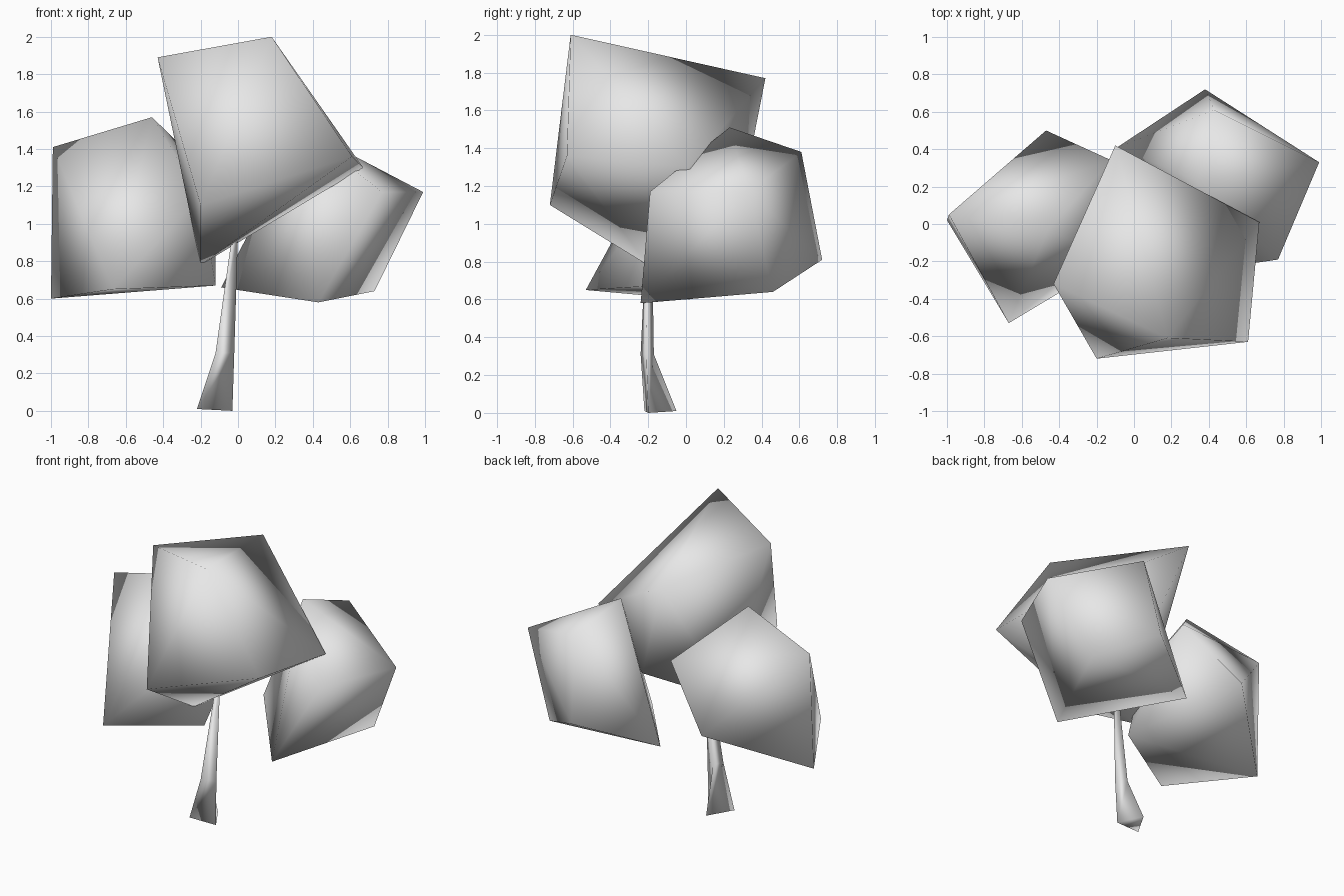
import bpy
import bmesh

# Remove the default object
default_cube = bpy.data.objects.get("Cube")
if default_cube:
    bpy.data.objects.remove(default_cube, do_unlink=True)


def make_material(name, colour):
    material = bpy.data.materials.new(name)
    material.use_nodes = True
    material.diffuse_color = colour
    shader = next(n for n in material.node_tree.nodes if n.type == 'BSDF_PRINCIPLED')
    shader.inputs["Base Color"].default_value = colour
    return material


def finish(name, mesh_builder, material):
    """Turn a bmesh into a fully smooth shaded object."""
    bmesh.ops.recalc_face_normals(mesh_builder, faces=mesh_builder.faces)
    for face in mesh_builder.faces:
        face.smooth = True
    mesh = bpy.data.meshes.new(name)
    mesh_builder.to_mesh(mesh)
    mesh_builder.free()
    mesh.materials.append(material)
    part = bpy.data.objects.new(name, mesh)
    bpy.context.scene.collection.objects.link(part)
    return part


def foliage_block(name, corners, material):
    """A skewed box of leaves, wrapped around its eight corners."""
    builder = bmesh.new()
    for corner in corners:
        builder.verts.new(corner)
    hull = bmesh.ops.convex_hull(builder, input=builder.verts)
    unused = [v for v in hull["geom_interior"] if isinstance(v, bmesh.types.BMVert)]
    bmesh.ops.delete(builder, geom=unused, context='VERTS')
    return finish(name, builder, material)


def lofted_stem(name, rings, material):
    """A stem skinned through a stack of rings, with both ends closed."""
    builder = bmesh.new()
    loops = [[builder.verts.new(point) for point in ring] for ring in rings]
    for lower, upper in zip(loops, loops[1:]):
        count = len(lower)
        for i in range(count):
            j = (i + 1) % count
            builder.faces.new((lower[i], lower[j], upper[j], upper[i]))
    builder.faces.new(reversed(loops[0]))
    builder.faces.new(loops[-1])
    return finish(name, builder, material)


grey = make_material("plain grey", (0.8, 0.8, 0.8, 1.0))

# Large upper crown
foliage_block("upper_foliage", [
    (-0.43, -0.32, 1.89), (0.18, -0.61, 2), (0.61, -0.63, 1.36), (-0.2, -0.72, 1.1),
    (0.14, 0.28, 1.06), (-0.1, 0.42, 1.77), (0.67, 0.01, 1.3), (-0.2, -0.2, 0.78),
], grey)

# Crown at the rear, on the +x side
foliage_block("left_foliage", [
    (0.38, 0.72, 0.81), (0.99, 0.33, 1.17), (0.77, -0.19, 1.17), (0.43, -0.24, 0.58),
    (0.73, 0.46, 0.64), (0.34, 0.23, 1.51), (0.43, 0.61, 1.38), (-0.09, 0.41, 0.66),
], grey)

# Crown on the -x side
foliage_block("right_foliage", [
    (-0.46, -0.03, 1.57), (-0.99, 0.05, 1.41), (-1, 0.02, 0.6), (-0.67, -0.53, 0.65),
    (-0.12, -0.2, 0.67), (-0.47, 0.5, 0.87), (-0.12, 0.34, 1.24), (-0.2, -0.15, 1.15),
], grey)

# Thin three-sided trunk with a flared foot
lofted_stem("trunk", [
    [(-0.22, -0.22, 0.01), (-0.03, -0.2, 0), (-0.12, -0.05, 0.01)],
    [(-0.12, -0.24, 0.31), (-0.02, -0.21, 0.31), (-0.09, -0.17, 0.31)],
    [(-0.03, -0.21, 0.95), (0, -0.2, 0.95), (-0.02, -0.18, 0.95)],
], grey)
